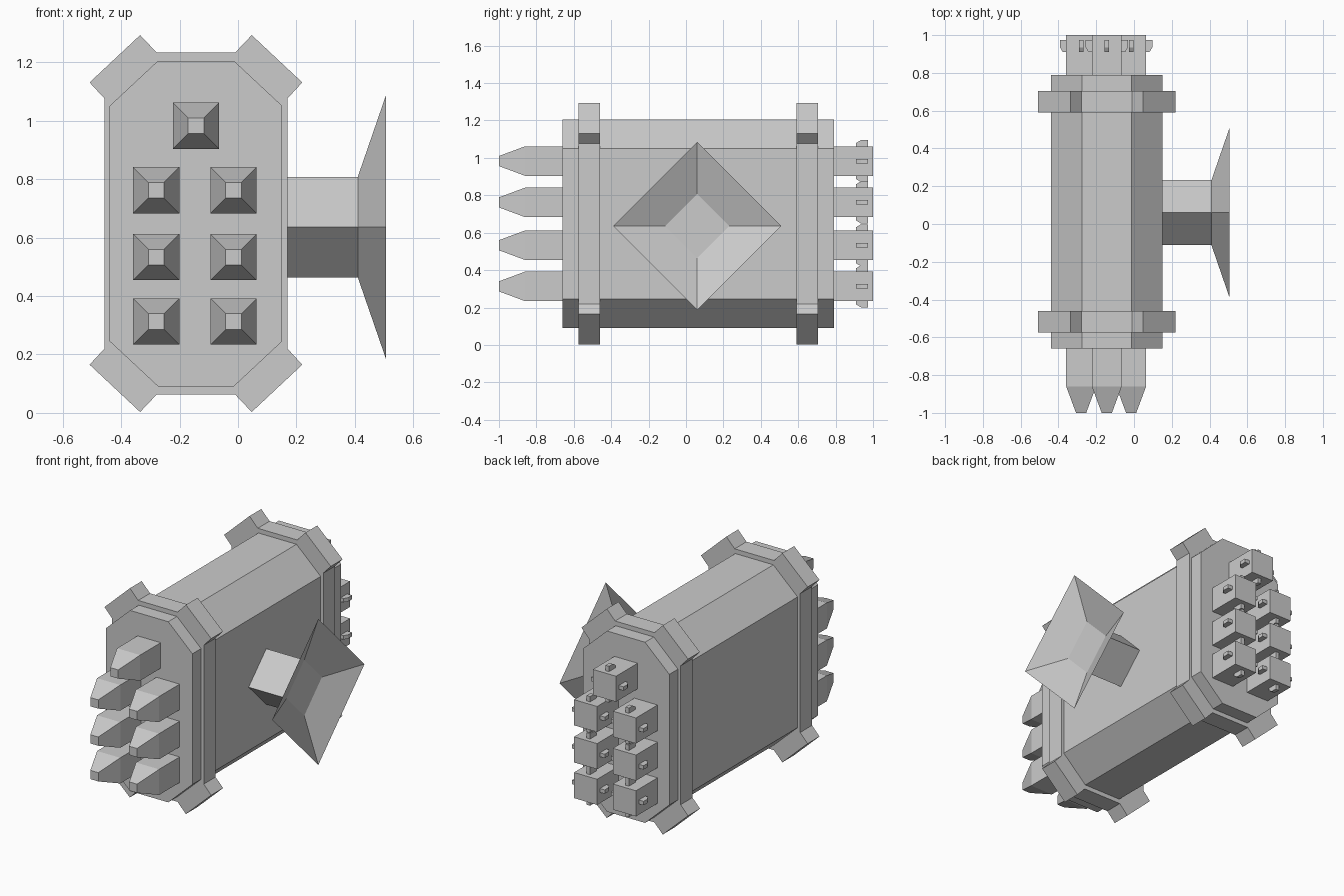
import bpy
import bmesh
from mathutils import Vector

cube = bpy.data.objects.get("Cube")
if cube:
    bpy.data.objects.remove(cube, do_unlink=True)

grey = bpy.data.materials.new("plain_grey")
grey.use_nodes = True
COLOUR = (0.6, 0.6, 0.6, 1)
grey.diffuse_color = COLOUR
grey.node_tree.nodes["Principled BSDF"].inputs["Base Color"].default_value = COLOUR

CX, CZ = -0.144, 0.648  # axis of the pod


def finish(name, bm, recalc=True):
    if recalc:
        bmesh.ops.recalc_face_normals(bm, faces=bm.faces)
    mesh = bpy.data.meshes.new(name)
    bm.to_mesh(mesh)
    bm.free()
    mesh.materials.append(grey)
    obj = bpy.data.objects.new(name, mesh)
    bpy.context.collection.objects.link(obj)
    return obj


def loft(bm, rings, cap_start=True, cap_end=True):
    """Skin a list of equal-length point rings."""
    loops = [[bm.verts.new(p) for p in ring] for ring in rings]
    n = len(loops[0])
    for a, b in zip(loops, loops[1:]):
        for i in range(n):
            j = (i + 1) % n
            bm.faces.new((a[i], a[j], b[j], b[i]))
    if cap_start:
        bm.faces.new(loops[0][::-1])
    if cap_end:
        bm.faces.new(loops[-1])
    return loops


def mirrored_outline(quarter):
    """Mirror a quarter outline, given from side to top, around the pod axis."""
    half = quarter + [(-x, z) for x, z in reversed(quarter)]
    full = half + [(-x, -z) for x, z in half]
    return [(CX + x, CZ + z) for x, z in full]


def extrude_outline(name, outline, y0, y1):
    bm = bmesh.new()
    loft(bm, [[(x, y, z) for x, z in outline] for y in (y0, y1)])
    return finish(name, bm)


# Octagonal pod body
body = mirrored_outline([(0.295, 0.403), (0.13, 0.557)])
extrude_outline("pod_body", body, -0.66, 0.79)

# Two bands with a lug on every chamfered corner
band = mirrored_outline([(0.313, 0.428), (0.364, 0.483), (0.191, 0.645), (0.134, 0.585)])
extrude_outline("front_band", band, -0.575, -0.46)
extrude_outline("rear_band", band, 0.59, 0.705)


# Rockets: square shafts, tapered noses, four small fins at the tail
def square(x, y, z, r):
    return [(x + a * r, y, z + b * r) for a, b in ((-1, -1), (1, -1), (1, 1), (-1, 1))]


def rocket(name, x, z):
    r = 0.079
    bm = bmesh.new()
    loft(bm, [square(x, -1, z, 0.027), square(x, -0.86, z, r), square(x, 1, z, r)])
    for out in (Vector((1, 0, 0)), Vector((0, 0, 1)), Vector((-1, 0, 0)), Vector((0, 0, -1))):
        side = Vector((out.z, 0, -out.x))
        centre = Vector((x, 0, z))
        profile = [(r - 0.01, 0.91), (r + 0.018, 0.91), (r + 0.033, 0.935),
                   (r + 0.033, 0.973), (r - 0.01, 0.973)]
        loft(bm, [[centre + out * d + Vector((0, y, 0)) + side * s for d, y in profile]
                  for s in (-0.012, 0.012)])
    finish(name, bm)


rocket("top_rocket", CX, 0.983)
for row, z in (("upper", 0.762), ("middle", 0.533), ("lower", 0.313)):
    rocket(row + "_right_rocket", -0.28, z)
    rocket(row + "_left_rocket", -0.015, z)


# Side mount: diamond arm opening into a thin flared dish
def diamond(x, r):
    y, z = 0.06, 0.636
    return [(x, y + r, z), (x, y, z + r), (x, y - r, z), (x, y, z - r)]


bm = bmesh.new()
loft(bm, [diamond(0.14, 0.172), diamond(0.41, 0.172)])
finish("mount_arm", bm)

bm = bmesh.new()
loft(bm, [diamond(0.41, 0.172), diamond(0.506, 0.45)], cap_start=False, cap_end=False)
finish("mount_dish", bm)
